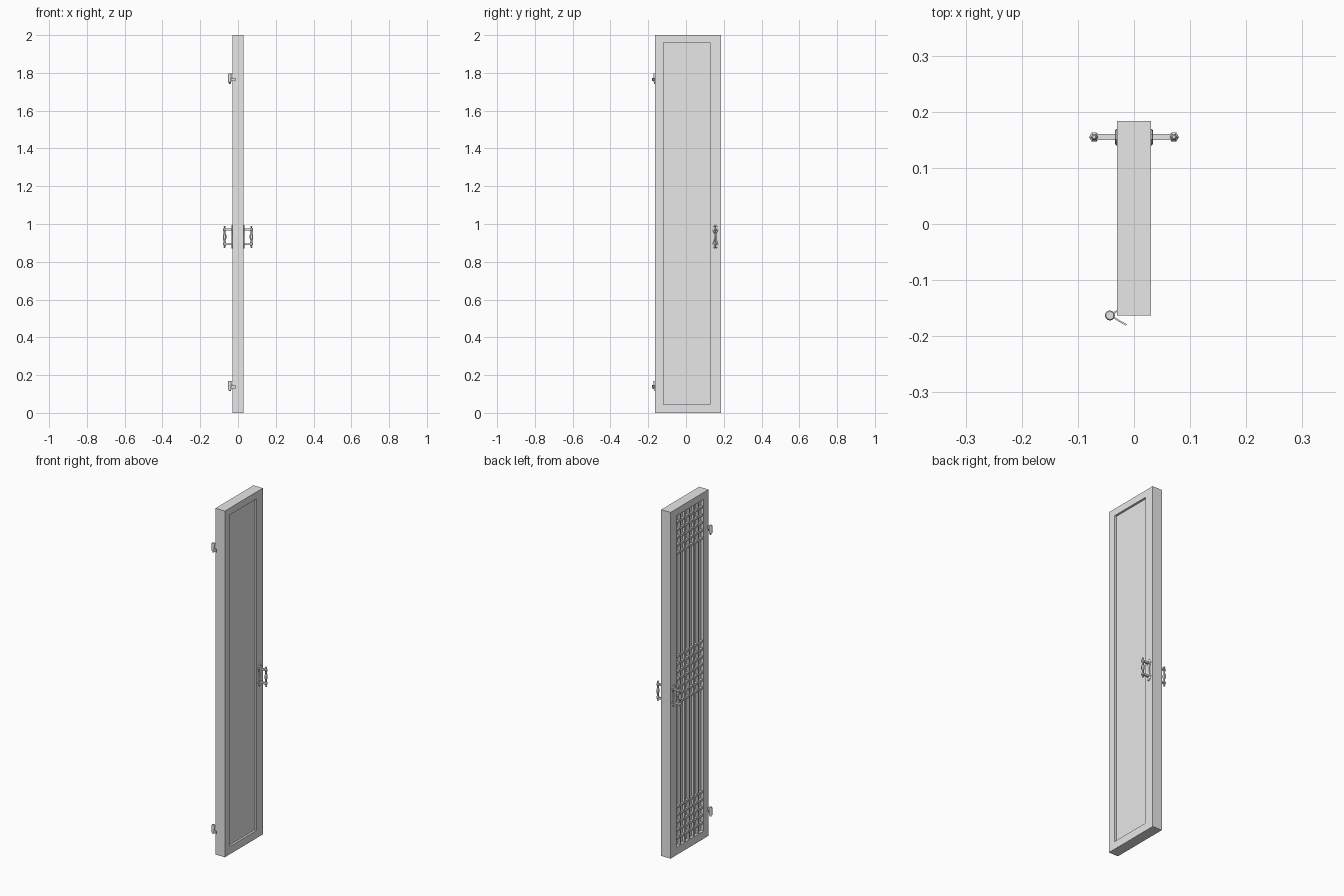
import bpy, bmesh, math
from mathutils import Vector, Matrix

cube = bpy.data.objects.get("Cube")
if cube:
    bpy.data.objects.remove(cube, do_unlink=True)

grey = bpy.data.materials.new("plain_grey")
grey.diffuse_color = (0.8, 0.8, 0.8, 1)
grey.use_nodes = True
grey.node_tree.nodes["Principled BSDF"].inputs["Base Color"].default_value = (0.8, 0.8, 0.8, 1)


def finish(name, bm):
    bmesh.ops.recalc_face_normals(bm, faces=bm.faces)
    mesh = bpy.data.meshes.new(name)
    bm.to_mesh(mesh)
    bm.free()
    mesh.materials.append(grey)
    obj = bpy.data.objects.new(name, mesh)
    bpy.context.collection.objects.link(obj)
    return obj


def loft(bm, rings):
    """Skin a list of equal point rings and cap both ends."""
    loops = [[bm.verts.new(p) for p in ring] for ring in rings]
    n = len(loops[0])
    for a, b in zip(loops, loops[1:]):
        for i in range(n):
            j = (i + 1) % n
            bm.faces.new((a[i], a[j], b[j], b[i]))
    bm.faces.new(loops[0])
    bm.faces.new(loops[-1])


def box(bm, lo, hi, turn=Matrix()):
    lo, hi = Vector(lo), Vector(hi)
    mid = Matrix.Translation((lo + hi) / 2)
    bmesh.ops.create_cube(bm, size=1, matrix=turn @ mid @ Matrix.Diagonal((*(hi - lo), 1)))


def turned(bm, x, y, profile, sides):
    """Lathe a (radius, z) profile around a vertical axis."""
    angles = [math.tau * i / sides for i in range(sides)]
    loft(bm, [[(x + r * math.cos(a), y + r * math.sin(a), z) for a in angles]
              for r, z in profile])


# Door slab with a recess on each side
Y0, Y1, Z0, Z1 = -0.118, 0.128, 0.045, 1.96
HALF = 0.03
PANEL_BACK = -0.013


def rect(x, y0, y1, z0, z1):
    return [(x, y0, z0), (x, y1, z0), (x, y1, z1), (x, y0, z1)]


inner = (Y0, Y1, Z0, Z1)
outer = (-0.163, 0.184, 0, 2)
bm = bmesh.new()
loft(bm, [rect(PANEL_BACK, *inner), rect(-HALF, *inner), rect(-HALF, *outer),
          rect(HALF, *outer), rect(HALF, *inner), rect(0.018, *inner)])
finish("door_slab", bm)

# Lattice on the -x side: full-height uprights, three bands of crossbars
BAR, FRONT = 0.006, -0.026
bm = bmesh.new()
columns = 6
for i in range(1, columns):
    y = Y0 + (Y1 - Y0) * i / columns
    box(bm, (FRONT, y - BAR, Z0), (PANEL_BACK, y + BAR, Z1))
finish("lattice_uprights", bm)

bm = bmesh.new()
pitch = 0.045
for first, count in ((Z0 + pitch, 5), (0.87, 7), (Z1 - 5 * pitch, 5)):
    for k in range(count):
        z = first + k * pitch
        box(bm, (FRONT + 0.001, Y0, z - BAR), (PANEL_BACK, Y1, z + BAR))
finish("lattice_crossbars", bm)

# Pull handles, one on each side
HY, HZ = 0.155, 0.932
grip_half = [(0.003, 0.058), (0.006, 0.054), (0.003, 0.048), (0.009, 0.042),
             (0.009, 0.036), (0.005, 0.029), (0.005, 0.018), (0.009, 0.008)]
plate_half = [(0.004, 0.062), (0.011, 0.053), (0.014, 0.040), (0.011, 0.028),
              (0.006, 0.016)]
grip = [(r, HZ + z) for r, z in grip_half] + [(r, HZ - z) for r, z in reversed(grip_half)]
edge = [(w, z) for w, z in plate_half] + [(w, -z) for w, z in reversed(plate_half)]
outline = edge + [(-w, z) for w, z in reversed(edge)]

for side, label in ((1, "left"), (-1, "right")):
    bm = bmesh.new()
    loft(bm, [[(side * x, HY + w * s, HZ + z * (0.9 + 0.1 * s)) for w, z in outline]
              for x, s in ((HALF - 0.001, 1.05), (0.032, 1.05), (0.034, 0.8))])
    finish(label + "_handle_plate", bm)

    bm = bmesh.new()
    turned(bm, side * 0.071, HY, grip, 6)
    finish(label + "_handle_grip", bm)

    bm = bmesh.new()
    for dz in (-0.039, 0.039):
        xs = sorted((side * 0.031, side * 0.069))
        box(bm, (xs[0], HY - 0.0055, HZ + dz - 0.005), (xs[1], HY + 0.0055, HZ + dz + 0.005))
    finish(label + "_handle_arms", bm)

# Hinges on the -x, -y edge: pin, leaf on the door, leaf swung open
PX, PY = -0.043, -0.163
for label, base in (("upper", 1.742), ("lower", 0.115)):
    bm = bmesh.new()
    turned(bm, PX, PY, [(0.003, base), (0.006, base + 0.004), (0.006, base + 0.008),
                        (0.009, base + 0.010), (0.009, base + 0.052),
                        (0.007, base + 0.055)], 12)
    pin = finish(label + "_hinge_pin", bm)

    for part, angle, length, low, high in (("open_leaf", -30, 0.034, 0.014, 0.032),
                                           ("door_leaf", 32, 0.018, 0.034, 0.052)):
        turn = Matrix.Translation((PX, PY, base)) @ Matrix.Rotation(math.radians(angle), 4, 'Z')
        bm = bmesh.new()
        box(bm, (0.004, -0.0015, low), (length, 0.0015, high), turn)
        finish(label + "_hinge_" + part, bm)
